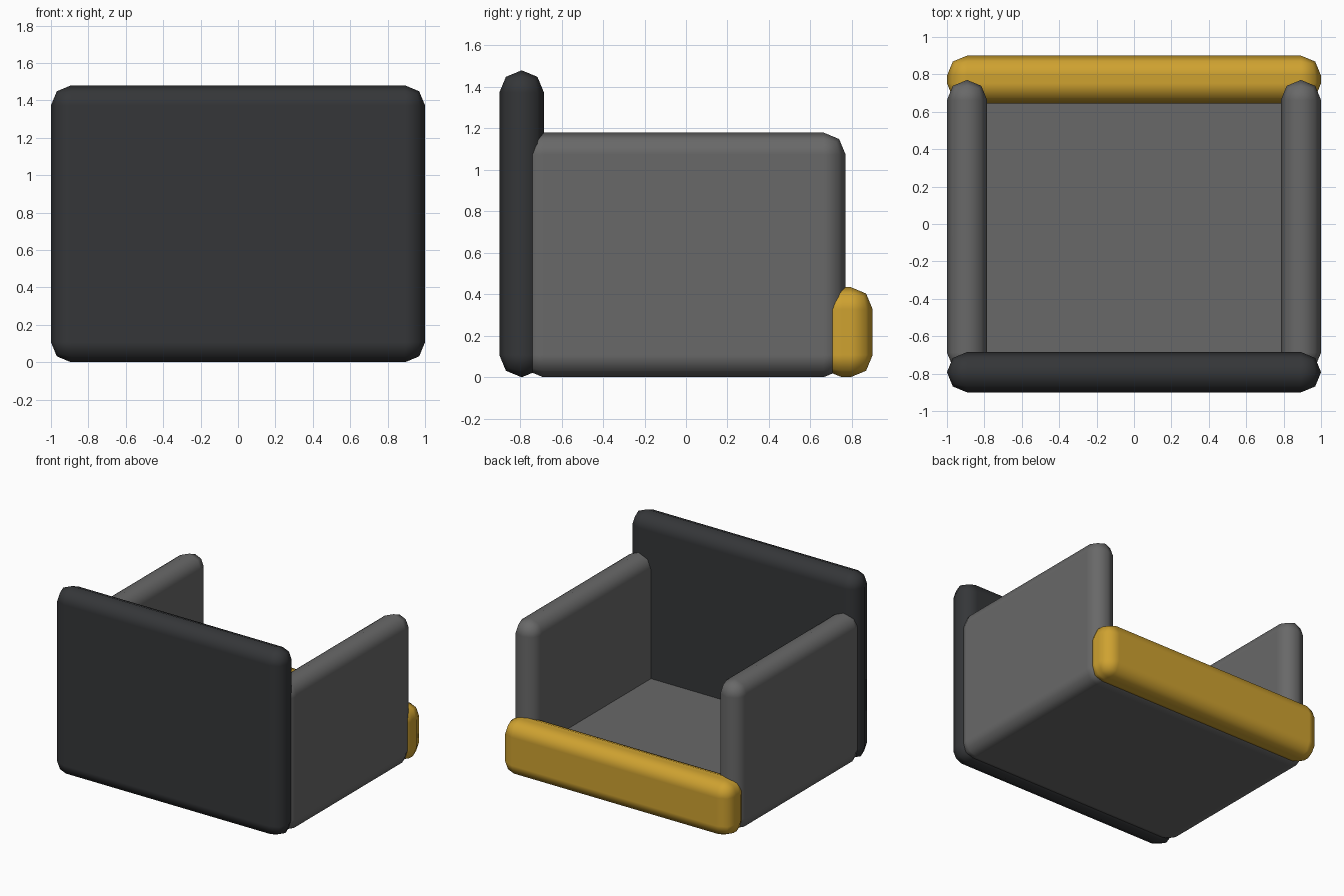
import bpy

if "Cube" in bpy.data.objects:
    bpy.data.objects.remove(bpy.data.objects["Cube"])


def material(name, rgb):
    m = bpy.data.materials.new(name)
    m.diffuse_color = (*rgb, 1)
    m.use_nodes = True
    m.node_tree.nodes["Principled BSDF"].inputs["Base Color"].default_value = m.diffuse_color
    return m


GREY = material("grey_fabric", (0.14, 0.14, 0.14))
DARK = material("dark_fabric", (0.035, 0.037, 0.04))
GOLD = material("gold_fabric", (0.62, 0.36, 0.03))


def cushion(name, lo, hi, mat):
    """Box between two corners with rounded, smooth edges."""
    bpy.ops.mesh.primitive_cube_add(
        size=1, location=[(a + b) / 2 for a, b in zip(lo, hi)])
    ob = bpy.context.object
    ob.name = name
    ob.scale = [b - a for a, b in zip(lo, hi)]
    bpy.ops.object.transform_apply(location=False, rotation=False, scale=True)
    bpy.ops.object.shade_smooth()
    bevel = ob.modifiers.new("round", 'BEVEL')
    bevel.width = 0.107
    bevel.segments = 2
    bevel.harden_normals = True
    ob.data.materials.append(mat)
    return ob


# Tall dark panel
cushion("backrest", (-1, -0.9, 0), (1, -0.685, 1.48), DARK)

# Side panels
for side, x in (("left", -0.8925), ("right", 0.8925)):
    cushion(side + "_armrest", (x - 0.1075, -0.795, 0),
            (x + 0.1075, 0.77, 1.18), GREY)

# Seat slab between the panels
cushion("seat", (-1, -0.795, 0), (1, 0.77, 0.215), GREY)

# Coloured roll across the open end
cushion("edge_roll", (-1, 0.645, 0), (1, 0.9, 0.435), GOLD)
